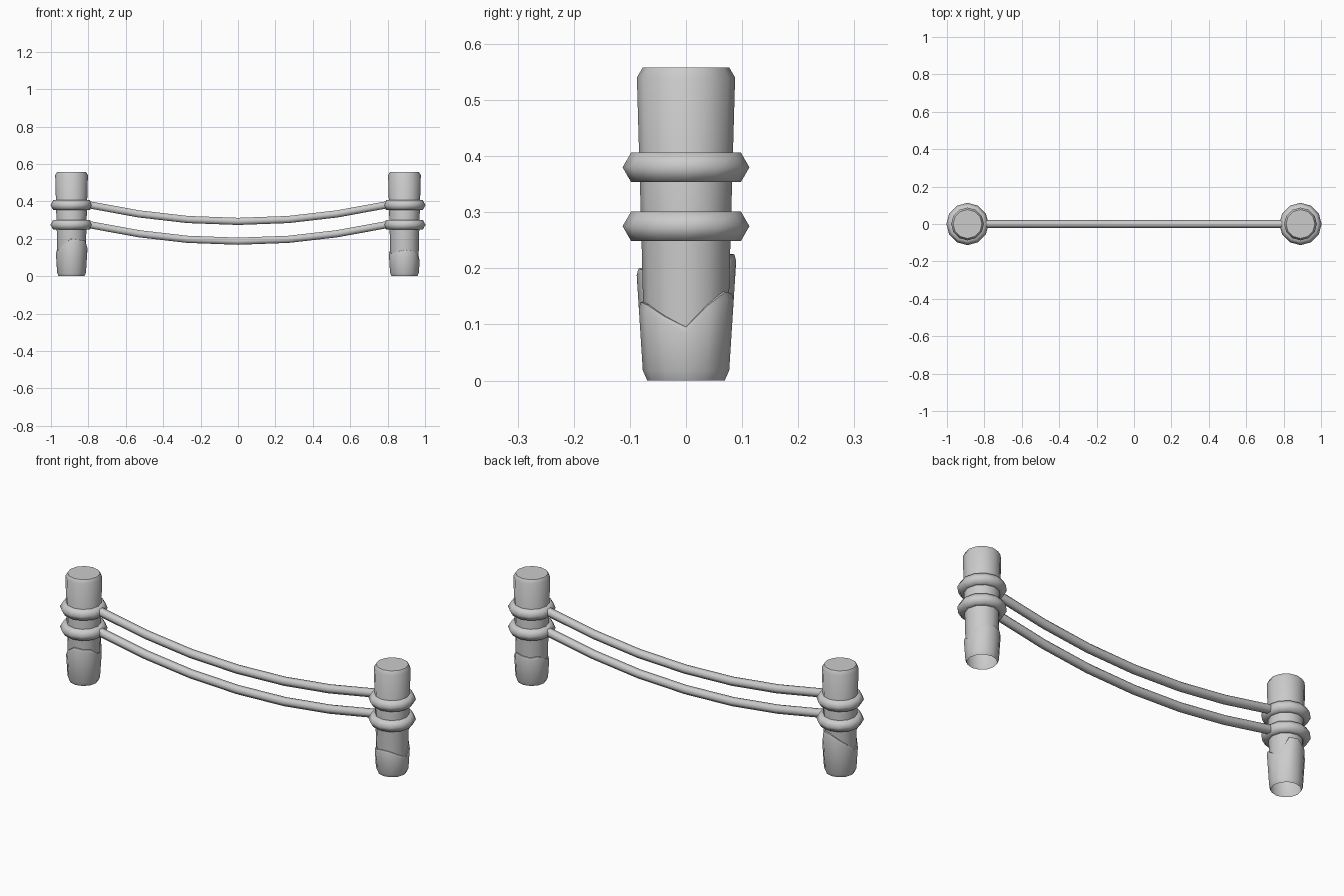
import bpy, bmesh, math

if "Cube" in bpy.data.objects:
    bpy.data.objects.remove(bpy.data.objects["Cube"])

SIDES = 12
POST_X = 0.89


def loft(name, rings, cap_start=False, cap_end=False, close=False, angle=40):
    """Skin a list of closed point rings."""
    bm = bmesh.new()
    vs = [[bm.verts.new(p) for p in r] for r in rings]
    n = len(vs[0])
    pairs = list(zip(vs, vs[1:]))
    if close:
        pairs.append((vs[-1], vs[0]))
    for a, b in pairs:
        for i in range(n):
            j = (i + 1) % n
            bm.faces.new((a[i], a[j], b[j], b[i]))
    if cap_start:
        bm.faces.new(vs[0][::-1])
    if cap_end:
        bm.faces.new(vs[-1])
    bmesh.ops.recalc_face_normals(bm, faces=bm.faces[:])
    me = bpy.data.meshes.new(name)
    bm.to_mesh(me)
    bm.free()
    ob = bpy.data.objects.new(name, me)
    bpy.context.collection.objects.link(ob)
    bpy.ops.object.select_all(action='DESELECT')
    ob.select_set(True)
    bpy.context.view_layer.objects.active = ob
    bpy.ops.object.shade_smooth_by_angle(angle=math.radians(angle))
    return ob


def circle(x, r, z):
    """Horizontal ring; z may be one height or one height per corner."""
    zs = z if isinstance(z, list) else [z] * SIDES
    rs = r if isinstance(r, list) else [r] * SIDES
    return [(x + rs[i] * math.cos(math.tau * i / SIDES),
             rs[i] * math.sin(math.tau * i / SIDES), zs[i]) for i in range(SIDES)]


def sleeve_radius(z):
    return 0.077 + (z - 0.018) * 0.064


# Jagged sleeve heights, counter-clockwise from +x
right_top = [0.095, 0.135, 0.158, 0.155, 0.15, 0.155,
             0.13, 0.12, 0.13, 0.14, 0.135, 0.115]
left_top = [0.16, 0.15, 0.225, 0.225, 0.20, 0.17,
            0.13, 0.14, 0.17, 0.20, 0.195, 0.19]

for side, x, tops in (("left", -POST_X, left_top), ("right", POST_X, right_top)):
    # Tapered post with chamfered top
    loft(side + "_post", [circle(x, r, z) for r, z in
         ((0.075, 0.08), (0.079, 0.24), (0.0875, 0.54), (0.077, 0.558))],
         cap_end=True)

    # Sleeve with an uneven upper edge, open underneath
    loft(side + "_sleeve", [
        circle(x, 0.069, 0.0),
        circle(x, 0.077, 0.018),
        circle(x, [sleeve_radius(t - 0.012) for t in tops], [t - 0.012 for t in tops]),
        circle(x, [sleeve_radius(t) - 0.004 for t in tops], tops),
        circle(x, 0.073, [t + 0.001 for t in tops])])

    # Rope loops around the post
    for level, z in (("upper", 0.38), ("lower", 0.275)):
        section = [(0.083 + 0.03 * math.cos(math.tau * k / 6),
                    z + 0.03 * math.sin(math.tau * k / 6)) for k in range(6)]
        loft(f"{side}_{level}_rope_loop", [circle(x, r, h) for r, h in section],
             close=True, angle=75)

# Sagging ropes between the posts
half = [(0.27, 0.303), (0.53, 0.333), (0.82, 0.386)]
path = [(-x, z) for x, z in reversed(half)] + [(0.0, 0.293)] + half
for level, drop in (("upper", 0.0), ("lower", 0.106)):
    rings = []
    for i, (x, z) in enumerate(path):
        a, b = path[max(i - 1, 0)], path[min(i + 1, len(path) - 1)]
        tilt = math.atan2(b[1] - a[1], b[0] - a[0])
        ring = []
        for k in range(6):
            t = math.tau * k / 6
            up = 0.022 * math.sin(t)
            ring.append((x - up * math.sin(tilt), 0.022 * math.cos(t),
                         z - drop + up * math.cos(tilt)))
        rings.append(ring)
    loft(level + "_rope", rings, cap_start=True, cap_end=True, angle=75)
